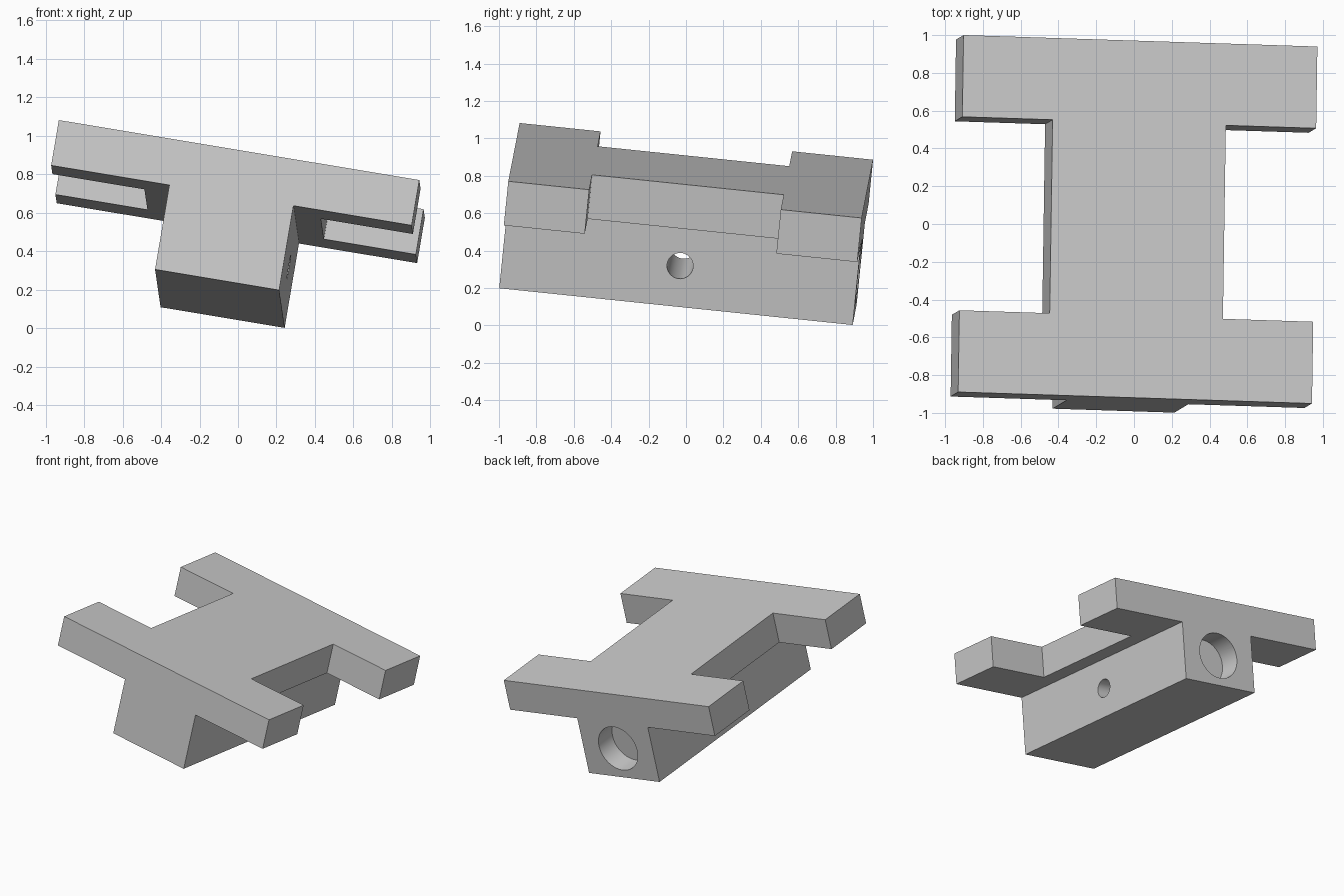
import bpy
import bmesh
from math import pi
from mathutils import Matrix, Vector

cube = bpy.data.objects.get("Cube")
if cube:
    bpy.data.objects.remove(cube, do_unlink=True)

grey = bpy.data.materials.new("plain grey")
grey.use_nodes = True
grey.diffuse_color = (0.6, 0.6, 0.6, 1)
grey.node_tree.nodes["Principled BSDF"].inputs["Base Color"].default_value = (0.6, 0.6, 0.6, 1)

# Sizes in the part's own frame: origin at the centre of the top face
HALF = 0.95          # half width and half length
WEB = 0.465          # half width of the plate between the notches
NOTCH = 0.515        # half length of the notches
PLATE = 0.24         # plate thickness
BODY = 0.327         # half width of the block below
DEPTH = 0.687        # total height


def add_object(name, bm):
    bmesh.ops.recalc_face_normals(bm, faces=bm.faces)
    mesh = bpy.data.meshes.new(name)
    bm.to_mesh(mesh)
    bm.free()
    mesh.materials.append(grey)
    obj = bpy.data.objects.new(name, mesh)
    bpy.context.collection.objects.link(obj)
    return obj


def prism(name, outline, z_low, z_high):
    bm = bmesh.new()
    face = bm.faces.new([bm.verts.new((x, y, z_low)) for x, y in outline])
    grown = bmesh.ops.extrude_face_region(bm, geom=[face])["geom"]
    verts = [g for g in grown if isinstance(g, bmesh.types.BMVert)]
    bmesh.ops.translate(bm, verts=verts, vec=(0, 0, z_high - z_low))
    return add_object(name, bm)


def cylinder(name, radius, length, centre, axis):
    bm = bmesh.new()
    place = Matrix.Translation(centre) @ Matrix.Rotation(pi / 2, 4, axis)
    bmesh.ops.create_cone(bm, cap_ends=True, segments=48, radius1=radius,
                          radius2=radius, depth=length, matrix=place)
    return add_object(name, bm)


def combine(target, other, operation):
    mod = target.modifiers.new(operation.lower(), 'BOOLEAN')
    mod.object = other
    mod.operation = operation
    mod.solver = 'EXACT'
    bpy.context.view_layer.objects.active = target
    bpy.ops.object.modifier_apply(modifier=mod.name)
    bpy.data.objects.remove(other, do_unlink=True)


# H-shaped plate: one quarter of the outline, mirrored around
quarter = [(WEB, NOTCH), (HALF, NOTCH), (HALF, HALF)]
right = quarter + [(-x, y) for x, y in reversed(quarter)]
outline = right + [(-x, -y) for x, y in right]
bracket = prism("mounting_bracket", outline, -PLATE, 0)

# Block running the full length under the plate
block = prism("block", [(-BODY, -HALF), (BODY, -HALF), (BODY, HALF), (-BODY, HALF)],
              -DEPTH, -PLATE / 2)
combine(bracket, block, 'UNION')

# Blind socket in the back end and cross hole through the block
combine(bracket, cylinder("socket_cutter", 0.177, 0.34, (0, HALF, -0.45), 'X'), 'DIFFERENCE')
combine(bracket, cylinder("cross_cutter", 0.07, 1.0, (0, 0, -0.465), 'Y'), 'DIFFERENCE')

# Tilt the part into its resting pose
u = Vector((0.986, -0.032, -0.164)).normalized()
v = Vector((0.013, 0.995, -0.103))
v = (v - u * v.dot(u)).normalized()
pose = Matrix((u, v, u.cross(v))).transposed().to_4x4()
bracket.data.transform(Matrix.Translation((0.02, 0.025, 0.828)) @ pose)

# Smooth hole walls, crisp edges
bpy.ops.object.select_all(action='DESELECT')
bracket.select_set(True)
bpy.context.view_layer.objects.active = bracket
bpy.ops.object.shade_smooth_by_angle(angle=pi / 6)
